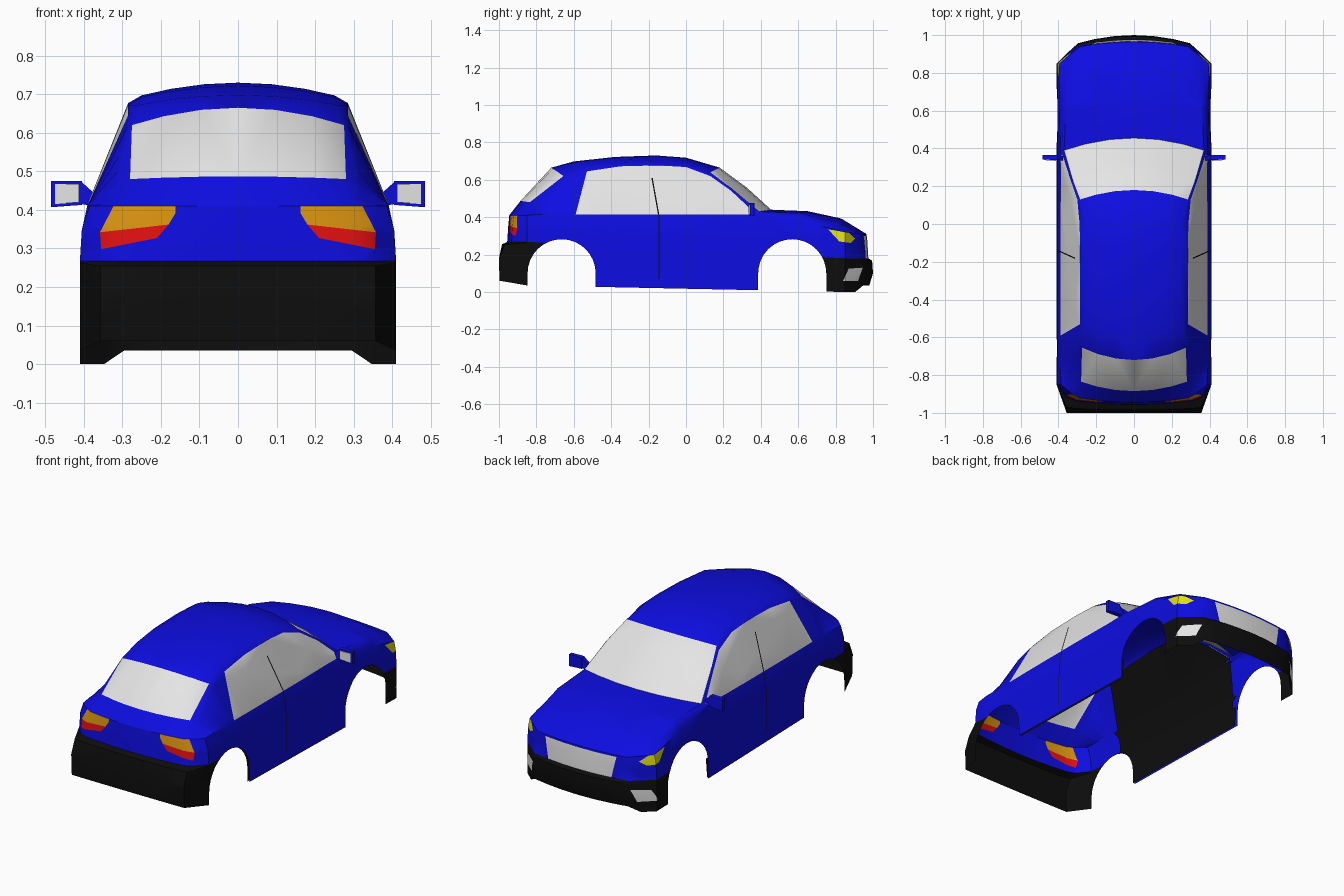
import bpy, bmesh, math
from mathutils import Vector

if "Cube" in bpy.data.objects:
    bpy.data.objects.remove(bpy.data.objects["Cube"])

COLORS = [("blue_paint", (.004, .004, .75)), ("glass_grey", (.78, .78, .78)),
          ("black_trim", (.004, .004, .004)), ("amber_lens", (.68, .29, .005)),
          ("red_lens", (.75, .005, .005)), ("yellow_lens", (.75, .75, .004))]
MATS = []
for name, c in COLORS:
    m = bpy.data.materials.new(name)
    m.diffuse_color = (*c, 1)
    m.use_nodes = True
    m.node_tree.nodes["Principled BSDF"].inputs["Base Color"].default_value = m.diffuse_color
    MATS.append(m)
BLUE, GLASS, BLACK, AMBER, RED, YELLOW = range(6)


def make_object(name, bm, angle=30):
    """Mesh object of the right half, mirrored to the left."""
    me = bpy.data.meshes.new(name)
    bm.to_mesh(me)
    ob = bpy.data.objects.new(name, me)
    bpy.context.collection.objects.link(ob)
    for m in MATS:
        me.materials.append(m)
    bpy.ops.object.select_all(action='DESELECT')
    ob.select_set(True)
    bpy.context.view_layer.objects.active = ob
    bpy.ops.object.shade_smooth_by_angle(angle=math.radians(angle))
    mod = ob.modifiers.new("mirror", 'MIRROR')
    mod.use_clip = True
    mod.merge_threshold = .0005
    return ob


def cut(bm, poly, axes, keep):
    """Cut a convex outline, projected along one axis, into the faces; return the inside."""
    area = sum(a[0] * b[1] - b[0] * a[1] for a, b in zip(poly, poly[1:] + poly[:1]))
    if area < 0:
        poly = poly[::-1]
    u, v = axes
    done = []

    def inside(f):
        c = f.calc_center_median()
        return keep(c) and all(
            (b[0] - a[0]) * (c[v] - a[1]) - (b[1] - a[1]) * (c[u] - a[0]) > 0 for a, b in done)

    for a, b in zip(poly, poly[1:] + poly[:1]):
        faces = [f for f in bm.faces if inside(f)]
        geom = set(faces)
        for f in faces:
            geom.update(f.edges)
            geom.update(f.verts)
        co, no = Vector((0, 0, 0)), Vector((0, 0, 0))
        co[u], co[v] = a
        no[u], no[v] = b[1] - a[1], a[0] - b[0]
        bmesh.ops.bisect_plane(bm, geom=list(geom), dist=1e-5, plane_co=co, plane_no=no.normalized())
        done.append((a, b))
    return [f for f in bm.faces if inside(f)]


def paint(bm, poly, axes, keep, mat):
    for f in cut(bm, poly, axes, keep):
        f.material_index = mat


# Sections tail to nose: centre y z, roof edge x y z, window top x y z, belt x y z
REAR = [
    (-.945, .41, .29, -.92, .41, .335, -.895, .41, .385, -.85, .41),
    (-.885, .487, .28, -.835, .48, .32, -.80, .465, .39, -.78, .415),
    (-.72, .665, .275, -.655, .62, .287, -.63, .615, .388, -.66, .415),
    (-.60, .698, .26, -.54, .672, .285, -.53, .645, .388, -.59, .415),
    (-.38, .722, .25, -.36, .693, .285, -.35, .672, .39, -.40, .415),
    (-.16, .73, .25, -.16, .697, .285, -.15, .677, .39, -.16, .415),
]
FRONT = [
    (0, .718, .255, 0, .69, .288, 0, .668, .39, .02, .415),
    (.18, .665, .285, .13, .64, .30, .13, .62, .388, .17, .415),
    (.325, .558, .328, .245, .552, .338, .24, .542, .387, .26, .415),
    (.455, .44, .37, .39, .43, .378, .365, .425, .39, .36, .415),
    (.65, .432, .36, .62, .42, .38, .62, .405, .395, .62, .375),
    (.83, .393, .345, .80, .37, .372, .79, .355, .398, .78, .338),
    (.965, .31, .285, .94, .31, .335, .90, .315, .395, .85, .32),
]
# Lower rings: tail z, nose z, half width, tail push, nose push
LEVELS = [(.35, .27, .405, .1, .005), (.268, .18, .41, .2, .01),
          (.255, .168, .41, .7, .03), (.18, .10, .41, 1, .035), (.035, 0, .41, .95, .015)]

# Body shell: roof, glass and bonnet
bm = bmesh.new()
grid = []
for s in REAR + FRONT:
    yc, zc, ex, ey, ez = s[:5]
    pts = [(t * ex, yc + (ey - yc) * t * t, zc + (ez - zc) * t * t) for t in (0, .35, .7, 1)]
    grid.append([bm.verts.new(p) for p in pts + [s[5:8], s[8:11]]])
for c in range(12):
    for i in range(5):
        f = bm.faces.new((grid[c][i], grid[c][i + 1], grid[c + 1][i + 1], grid[c + 1][i]))
        side_window = i == 4 and 3 <= c <= 8
        screens = i < 3 and c in (1, 7, 8)
        f.material_index = GLASS if side_window or screens else BLUE

# Body shell: sides, tail, nose and bumpers
ring = grid[0] + [g[5] for g in grid[1:12]] + grid[12][::-1]
belt = [v.co.copy() for v in ring]
n = len(ring)
for k, (zr, zf, half, kr, push) in enumerate(LEVELS):
    lower = []
    for j, p in enumerate(belt):
        t = min(1, max(0, (p.y + .85) / 1.7))
        x, y, z = half, p.y, zr + (zf - zr) * t
        if j < 5:
            x, y = p.x * half / .385, p.y + (-1 - p.y) * kr
            z += .025 if k == 4 else 0
        elif j > n - 6:
            x, y = p.x * half / .395, p.y + push * (1 - (p.x / .4) ** 2)
            z += .035 if k == 4 and p.x < .3 else 0
        lower.append(bm.verts.new((x, y, z)))
    for j in range(n - 1):
        f = bm.faces.new((ring[j], lower[j], lower[j + 1], ring[j + 1]))
        y = f.calc_center_median().y
        f.material_index = BLACK if k >= 2 and (y < -.62 or y > .65) else BLUE
    ring = lower

# Wheel arches
for yc in (-.665, .568):
    r = .182
    arch = [(yc + r * math.cos(a * math.pi / 16), .10 + r * math.sin(a * math.pi / 16)) for a in range(17)]
    arch += [(yc - r, -.1), (yc + r, -.1)]
    bmesh.ops.delete(bm, geom=cut(bm, arch, (1, 2), lambda c: c.x > .3), context='FACES')

# Cabin lining, just inside the doors and side windows
lining = bm.copy()
lining.normal_update()
drop = [f for f in lining.faces if not (
    -.6 < f.calc_center_median().y < .38 and f.normal.x > .5
    and (f.material_index == GLASS or f.calc_center_median().z < .42))]
bmesh.ops.delete(lining, geom=drop, context='FACES')
for v in lining.verts:
    v.co.x -= .012
for f in lining.faces:
    f.material_index = BLACK
make_object("cabin_lining", lining)

# Tail lamps, headlamps, grille, fog lamps
at_tail = lambda c: c.y < -.8 and c.z < .411
paint(bm, [(.162, .415), (.162, .392), (.18, .362), (.358, .342), (.32, .415)], (0, 2), at_tail, AMBER)
paint(bm, [(.18, .362), (.21, .327), (.355, .298), (.358, .342)], (0, 2), at_tail, RED)
paint(bm, [(.76, .335), (.82, .27), (.88, .262), (.905, .285), (.87, .317)], (1, 2),
      lambda c: c.y > .7 and c.x > .2, YELLOW)
paint(bm, [(-.1, .18), (.2, .18), (.225, .3), (-.1, .3)], (0, 2), lambda c: c.y > .9, GLASS)
paint(bm, [(.84, .06), (.92, .06), (.945, .13), (.87, .125)], (1, 2),
      lambda c: c.y > .8 and c.x > .2, GLASS)
# Door seams
on_side = lambda c: c.x > .28
paint(bm, [(-.148, .07), (-.143, .07), (-.143, .415), (-.148, .415)], (1, 2), on_side, BLACK)
paint(bm, [(-.150, .415), (-.143, .415), (-.178, .61), (-.185, .61)], (1, 2), on_side, BLACK)
make_object("body_shell", bm)


def box(bm, inner, outer):
    """Box between two upright rectangles (x, y0, y1, z0, z1)."""
    quads = [[bm.verts.new((x, y, z)) for y, z in ((y0, z0), (y1, z0), (y1, z1), (y0, z1))]
             for x, y0, y1, z0, z1 in (inner, outer)]
    a, b = quads
    bm.faces.new(a[::-1])
    bm.faces.new(b)
    for i in range(4):
        j = (i + 1) % 4
        bm.faces.new((a[i], a[j], b[j], b[i]))


# Door mirrors: arm, housing and glass
bm = bmesh.new()
box(bm, (.375, .335, .36, .41, .445), (.405, .34, .362, .415, .472))
box(bm, (.405, .338, .366, .413, .475), (.485, .342, .364, .407, .475))
make_object("door_mirror", bm)
bm = bmesh.new()
box(bm, (.412, .334, .342, .42, .467), (.475, .338, .344, .415, .467))
for f in bm.faces:
    f.material_index = GLASS
make_object("mirror_glass", bm)
